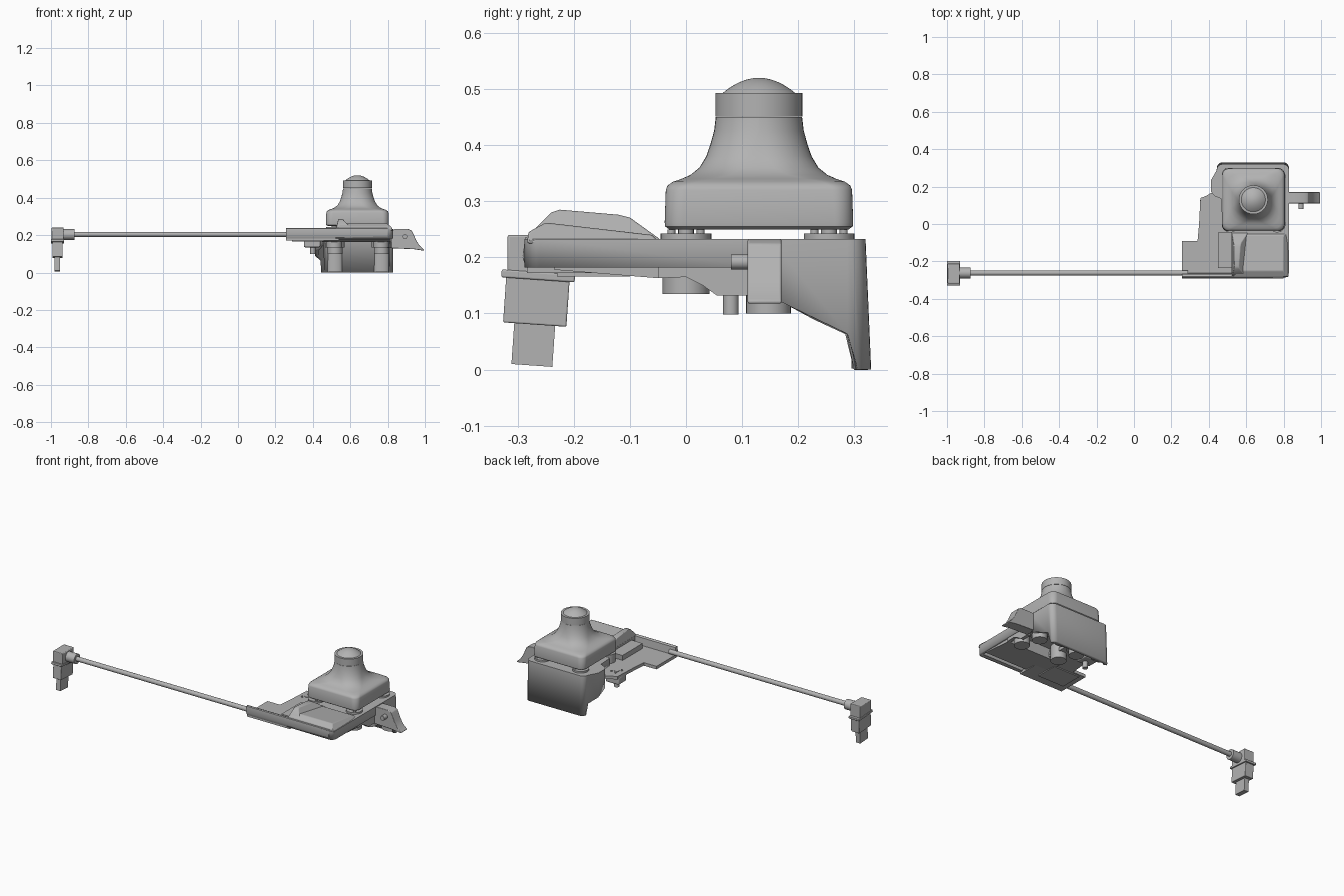
import bpy, bmesh, math
from mathutils import Matrix, Vector

cube = bpy.data.objects.get("Cube")
if cube:
    bpy.data.objects.remove(cube, do_unlink=True)

grey = bpy.data.materials.new("mid grey")
grey.use_nodes = True
grey.diffuse_color = (0.45, 0.45, 0.45, 1)
grey.node_tree.nodes["Principled BSDF"].inputs["Base Color"].default_value = (0.45, 0.45, 0.45, 1)


def finish(name, bm, bevel=0, solid=0):
    bmesh.ops.recalc_face_normals(bm, faces=bm.faces)
    me = bpy.data.meshes.new(name)
    bm.to_mesh(me)
    bm.free()
    ob = bpy.data.objects.new(name, me)
    bpy.context.collection.objects.link(ob)
    me.materials.append(grey)
    if solid:
        mod = ob.modifiers.new("Thickness", "SOLIDIFY")
        mod.thickness = solid
        mod.offset = -1
    if bevel:
        mod = ob.modifiers.new("Bevel", "BEVEL")
        mod.width = bevel
        mod.segments = 3
        mod.limit_method = "ANGLE"
    bpy.ops.object.select_all(action="DESELECT")
    bpy.context.view_layer.objects.active = ob
    ob.select_set(True)
    bpy.ops.object.shade_smooth_by_angle(angle=math.radians(35))
    return ob


def loft(bm, rings):
    n = len(rings[0])
    for a, b in zip(rings, rings[1:]):
        for i in range(n):
            bm.faces.new((a[i], a[(i + 1) % n], b[(i + 1) % n], b[i]))
    bm.faces.new(rings[0])
    bm.faces.new(rings[-1])


def prism(name, pts, axis, lo, hi, bevel=0):
    """Extrude a 2D profile along x, y or z."""
    place = {"x": lambda a, b, t: (t, a, b), "y": lambda a, b, t: (a, t, b),
             "z": lambda a, b, t: (a, b, t)}[axis]
    bm = bmesh.new()
    loft(bm, [[bm.verts.new(place(a, b, t)) for a, b in pts] for t in (lo, hi)])
    return finish(name, bm, bevel)


def box(name, x, y, z, bevel=0):
    return prism(name, [(x[0], y[0]), (x[1], y[0]), (x[1], y[1]), (x[0], y[1])], "z", *z, bevel)


def rod(name, a, b, r, sides=32):
    a, b = Vector(a), Vector(b)
    bm = bmesh.new()
    rot = (b - a).to_track_quat("Z", "Y").to_matrix().to_4x4()
    bmesh.ops.create_cone(bm, cap_ends=True, segments=sides, radius1=r, radius2=r,
                          depth=(b - a).length, matrix=Matrix.Translation((a + b) / 2) @ rot)
    return finish(name, bm)


def arc(cx, cy, r, start, sweep=90, seg=6):
    angles = [math.radians(start + sweep * i / seg) for i in range(seg + 1)]
    return [(cx + r * math.cos(t), cy + r * math.sin(t)) for t in angles]


def rounded_square(half, radius):
    c = half - radius
    corners = [(c, c), (-c, c), (-c, -c), (c, -c)]
    return [p for k, (x, y) in enumerate(corners) for p in arc(x, y, radius, 90 * k, seg=10)]


# Head: square foot flowing into a round neck
CX, CY = 0.638, 0.13
sections = [(.25, .16, .03), (.255, .167, .032), (.262, .168, .033), (.32, .166, .035),
            (.328, .163, .037), (.335, .153, .042), (.34, .138, .055), (.347, .122, .07),
            (.36, .106, .078), (.38, .094, .08), (.40, .087, .08), (.425, .080, .079),
            (.45, .077, .0769)]
bm = bmesh.new()
loft(bm, [[bm.verts.new((CX + x, CY + y, z)) for x, y in rounded_square(h, r)]
          for z, h, r in sections])
finish("head_body", bm)
rod("head_collar", (CX, CY, .451), (CX, CY, .493), .0775, 48)

# Shallow dome cap on the collar
bm = bmesh.new()
radii = [.068 * math.cos(math.pi / 2 * i / 10) for i in range(10)] + [.002]
loft(bm, [[bm.verts.new((x, y, .49 + .03 * (1 - (r / .068) ** 2)))
           for x, y in arc(CX, CY, r, 0, 352.5, 47)] for r in radii])
finish("head_dome", bm)

# Mounting discs, pins and posts below the head
for i, (x, y) in enumerate([(.515, 0), (.765, 0), (.515, .255), (.765, .255)]):
    rod(f"mount_disc_{i}", (x, y, .23), (x, y, .243), .045)
    rod(f"mount_post_{i}", (x, y, .135), (x, y, .235), .042)
    rod(f"mount_stem_{i}", (x, y, .24), (x, y, .256), .014, 16)
    for k in (-1, 1):
        rod(f"mount_pin_{i}_{k}", (x + .02, y + .026 * k, .24), (x + .02, y + .026 * k, .25), .007, 12)

# Base shell: high deck with a skirt that deepens towards the back
outline = ([(.522, -.285)] + arc(.80, -.26, .028, -90) + [(.829, .14), (.829, .15)]
           + arc(.797, .288, .032, 0) + arc(.474, .288, .032, 90)
           + [(.412, .235), (.412, .172), (.43, .15), (.465, .135), (.47, .05), (.50, .02),
              (.522, -.04)])


def skirt(y):
    if y < .145:
        return .182
    return 0 if y > .295 else .13 - .07 * (y - .15) / .145


bm = bmesh.new()
top = [bm.verts.new((x, y, .233)) for x, y in outline]
low = [bm.verts.new((x, y + (.01 if y > .295 else 0), skirt(y))) for x, y in outline]
bm.faces.new(top)
for i in range(len(top)):
    j = (i + 1) % len(top)
    bm.faces.new((top[i], low[i], low[j], top[j]))
finish("base_shell", bm, solid=.02)

# Sunken side deck with a raised front rim
side_deck = [(.257, -.283), (.54, -.283), (.54, .14), (.43, .166), (.412, .166), (.385, .15),
             (.355, .139), (.348, 0), (.34, -.09), (.257, -.09)]
prism("side_deck", side_deck, "z", .172, .19)
prism("front_rim", [(-.283, .182), (-.291, .2), (-.287, .235), (-.28, .238), (-.268, .233),
                    (-.262, .182)], "x", .257, .80)
for i, (x, y) in enumerate([(.38, .06), (.39, .105), (.42, .1)]):
    rod(f"deck_dot_{i}", (x, y, .185), (x, y, .195), .006, 12)

# Raised front panel with tapered ends, and the ridge beside it
bm = bmesh.new()
panel = [(-.283, .225), (-.281, .245), (-.25, .262), (-.06, .24), (-.045, .225)]
inset = [0, .005, .03, .03, 0]
loft(bm, [[bm.verts.new((x + s * d, y, z)) for (y, z), d in zip(panel, inset)]
          for x, s in ((.527, 1), (.827, -1))])
finish("front_panel", bm, .004)
bm = bmesh.new()
ridge = [(-.283, .23), (-.275, .245), (-.24, .28), (-.225, .285), (-.12, .276),
         (-.10, .271), (-.05, .235), (-.045, .23)]
loft(bm, [[bm.verts.new((x + s * (z - .23), y, z)) for y, z in ridge]
          for x, s in ((.522, .25), (.61, -.9))])
finish("panel_ridge", bm, .004)

# Under trays, and the flanges that step down behind them
prism("under_tray", [(-.235, .22), (-.235, .178), (-.05, .163), (-.045, .22)], "x", .45, .815)
flange = [(-.05, .22), (-.05, .163), (0, .165), (.03, .15), (.055, .132), (.11, .132), (.11, .22)]
prism("left_flange", flange, "x", .80, .82)
box("side_under_tray", (.29, .46), (-.23, -.1), (.166, .18))
box("side_lug", (.352, .44), (.055, .13), (.135, .18), .008)
rod("side_screw", (.40, .08, .098), (.40, .08, .193), .014, 20)

# Collets under the deck and bosses on the back wall
for side, x in (("right", .518), ("left", .767)):
    rod(f"{side}_collet", (x, .147, .10), (x, .147, .22), .04)
    rod(f"{side}_collet_ring", (x, .147, .135), (x, .147, .185), .052)
    boss = [(bx, .318 + .55 * by) for bx, by in arc(x, 0, .042, 180, 180, 12)]
    prism(f"{side}_wall_boss", boss, "z", .002, .22)

# Side lever with its pivot pin
prism("lever", [(.82, .225), (.84, .233), (.91, .233), (.93, .224), (.942, .20), (.952, .175),
                (.97, .145), (.995, .123), (.993, .117), (.94, .125), (.82, .13)],
      "y", .11, .17, .004)
rod("lever_pivot", (.893, .08, .192), (.893, .12, .192), .0135, 20)

# Cable and plug, the plug leaning slightly
rod("cable", (.29, -.262, .204), (-.90, -.262, .204), .0135, 24)
rod("cable_collar", (-.94, -.262, .203), (-.875, -.262, .203), .029, 24)
box("plug_head", (-.997, -.932), (-.318, -.212), (.165, .24), .004)
parts = [box("plug_flange", (-1, -.93), (-.329, -.198), (.16, .174), .003),
         box("plug_body", (-.992, -.937), (-.32, -.207), (.08, .165), .003),
         box("plug_tip", (-.98, -.952), (-.3, -.227), (.007, .085))]
pivot = Matrix.Translation((0, -.263, .167))
lean = pivot @ Matrix.Rotation(math.radians(-4), 4, "X") @ pivot.inverted()
for ob in parts:
    ob.data.transform(lean)
